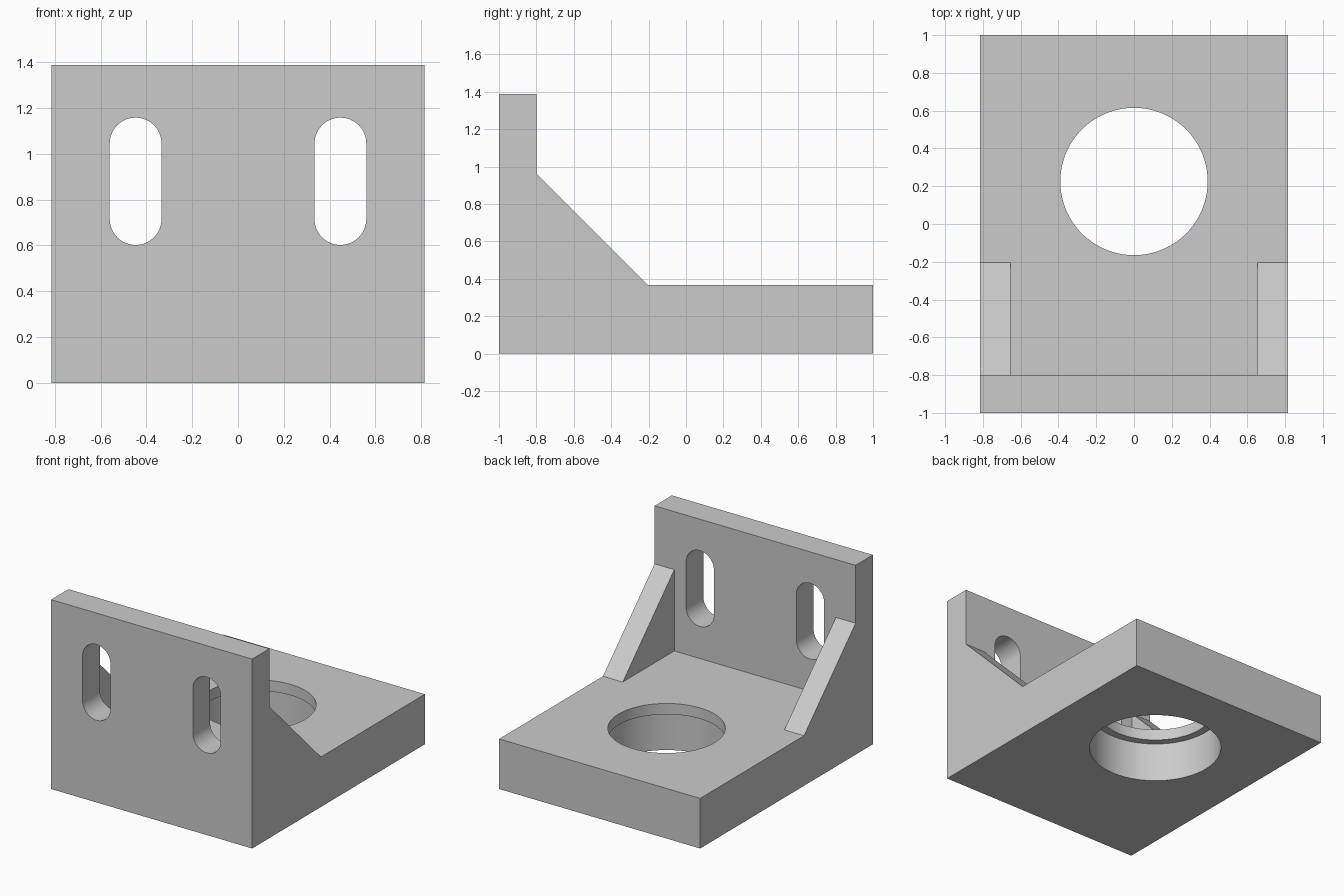
import bpy, bmesh
from math import sin, cos, pi
from mathutils import Vector

default = bpy.data.objects.get("Cube")
if default:
    bpy.data.objects.remove(default, do_unlink=True)

HALF_W, HEIGHT, PLATE_TOP, WALL_BACK = 0.815, 1.388, 0.367, -0.8
HOLE_Y = 0.225

grey = bpy.data.materials.new("plain grey")
grey.use_nodes = True
colour = (0.6, 0.6, 0.6, 1)
grey.diffuse_color = colour
grey.node_tree.nodes["Principled BSDF"].inputs["Base Color"].default_value = colour


def prism(name, points, direction):
    """Extrude a closed outline of 3D points along a direction."""
    bm = bmesh.new()
    face = bm.faces.new([bm.verts.new(p) for p in points])
    new = bmesh.ops.extrude_face_region(bm, geom=[face])["geom"]
    moved = [v for v in new if isinstance(v, bmesh.types.BMVert)]
    bmesh.ops.translate(bm, verts=moved, vec=Vector(direction))
    bmesh.ops.recalc_face_normals(bm, faces=bm.faces)
    mesh = bpy.data.meshes.new(name)
    bm.to_mesh(mesh)
    bm.free()
    mesh.materials.append(grey)
    obj = bpy.data.objects.new(name, mesh)
    bpy.context.collection.objects.link(obj)
    return obj


def activate(obj):
    bpy.ops.object.select_all(action='DESELECT')
    obj.select_set(True)
    bpy.context.view_layer.objects.active = obj


def cut(obj, cutter):
    cutter.hide_render = True
    mod = obj.modifiers.new("cut", 'BOOLEAN')
    mod.operation, mod.solver, mod.object = 'DIFFERENCE', 'EXACT', cutter
    activate(obj)
    bpy.ops.object.modifier_apply(modifier=mod.name)
    bpy.data.objects.remove(cutter, do_unlink=True)


def round_cutter(radius, bottom, top, steps=96):
    ring = [(radius * cos(2 * pi * i / steps),
             HOLE_Y + radius * sin(2 * pi * i / steps), bottom) for i in range(steps)]
    return prism("bore_cutter", ring, (0, 0, top - bottom))


def slot_cutter(x, low, high, radius, steps=24):
    outline = []
    for z, start in ((high - radius, 0), (low + radius, pi)):
        for i in range(steps + 1):
            a = start + pi * i / steps
            outline.append((x + radius * cos(a), -1.1, z + radius * sin(a)))
    return prism("slot_cutter", outline, (0, 0.4, 0))


# L-shaped body: thick base plate and upright front wall
side = [(-1, 0), (1, 0), (1, PLATE_TOP), (WALL_BACK, PLATE_TOP),
        (WALL_BACK, HEIGHT), (-1, HEIGHT)]
body = prism("bracket_body", [(-HALF_W, y, z) for y, z in side], (2 * HALF_W, 0, 0))

# Round opening, wider below a thin top lip
cut(body, round_cutter(0.39, -0.1, 0.6))
cut(body, round_cutter(0.445, -0.1, 0.287))

# Mounting slots in the wall
for sign in (-1, 1):
    cut(body, slot_cutter(sign * 0.447, 0.602, 1.158, 0.113))

activate(body)
bpy.ops.object.shade_smooth_by_angle()

# Triangular side gussets
triangle = [(WALL_BACK, PLATE_TOP), (-0.203, PLATE_TOP), (WALL_BACK, 0.963)]
for name, sign in (("left_gusset", 1), ("right_gusset", -1)):
    prism(name, [(sign * HALF_W, y, z) for y, z in triangle], (-sign * 0.16, 0, 0))
